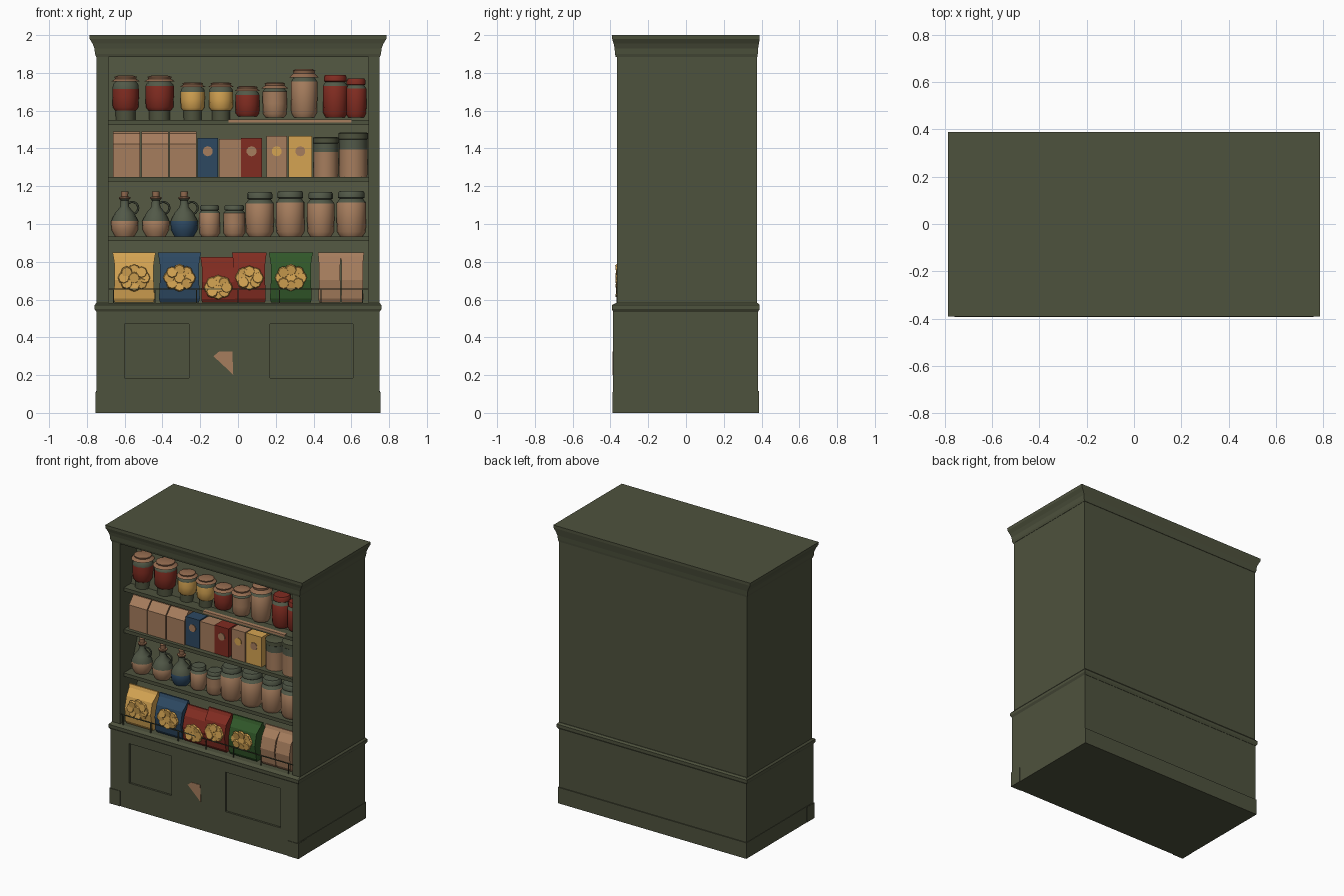
import bpy, bmesh, math, random
from mathutils import Matrix, Vector

random.seed(4)
if "Cube" in bpy.data.objects:
    bpy.data.objects.remove(bpy.data.objects["Cube"])


def material(name, r, g, b):
    m = bpy.data.materials.new(name)
    m.use_nodes = True
    m.diffuse_color = (r, g, b, 1)
    m.node_tree.nodes["Principled BSDF"].inputs["Base Color"].default_value = (r, g, b, 1)
    return m


GREEN = material("cabinet green", .076, .084, .047)
TAN = material("tan paper", .38, .205, .11)
CLOTH = material("brown cloth", .30, .15, .08)
RED = material("jam red", .22, .025, .015)
YELLOW = material("warm yellow", .66, .37, .085)
BLUE = material("deep blue", .026, .065, .12)
LEAF = material("leaf green", .03, .095, .022)
GLASS = material("grey green glass", .085, .10, .065)


def finish(name, bm, mats, smooth=False):
    bmesh.ops.recalc_face_normals(bm, faces=bm.faces[:])
    me = bpy.data.meshes.new(name)
    bm.to_mesh(me)
    bm.free()
    ob = bpy.data.objects.new(name, me)
    bpy.context.collection.objects.link(ob)
    for m in mats:
        me.materials.append(m)
    if smooth:
        bpy.ops.object.select_all(action='DESELECT')
        ob.select_set(True)
        bpy.context.view_layer.objects.active = ob
        bpy.ops.object.shade_smooth_by_angle(angle=math.radians(40))
    return ob


def skin(bm, rings, slots=None):
    """Join rings of points with side faces and close both ends."""
    loops = [[bm.verts.new(p) for p in ring] for ring in rings]
    n = len(loops[0])
    for k, (a, b) in enumerate(zip(loops, loops[1:])):
        for i in range(n):
            f = bm.faces.new((a[i], a[(i + 1) % n], b[(i + 1) % n], b[i]))
            f.material_index = slots[k] if slots else 0
    bm.faces.new(loops[0][::-1]).material_index = slots[0] if slots else 0
    bm.faces.new(loops[-1]).material_index = slots[-1] if slots else 0


def loft(name, rings, mat):
    """Stack of rectangles given as z, x0, x1, y0, y1."""
    bm = bmesh.new()
    skin(bm, [[(a, c, z), (b, c, z), (b, d, z), (a, d, z)] for z, a, b, c, d in rings])
    return finish(name, bm, [mat])


def box(name, x0, x1, y0, y1, z0, z1, mat=GREEN):
    return loft(name, [(z0, x0, x1, y0, y1), (z1, x0, x1, y0, y1)], mat)


def lathe(name, x, y, z, profile, mats, sides=14):
    """Turned shape; profile holds radius, height and material slot of the band above."""
    bm = bmesh.new()
    rings = [[(x + r * math.cos(math.tau * i / sides), y + r * math.sin(math.tau * i / sides), z + h)
              for i in range(sides)] for r, h, s in profile]
    skin(bm, rings, [s for r, h, s in profile][:-1])
    return finish(name, bm, mats, True)


# Lower cupboard with framed door panels
box("cupboard_body", -.75, .75, -.372, .38, 0, .55)
box("plinth_side_trim", -.753, .753, -.372, .387, 0, .115)
FRONT = -.386
box("bottom_rail", -.75, .75, FRONT, -.37, 0, .185)
box("top_rail", -.75, .75, FRONT, -.37, .47, .55)
for name, a, b in (("left", .61, .75), ("middle", -.26, .17), ("right", -.75, -.6)):
    box(name + "_stile", a, b, FRONT, -.37, .185, .47)
for side, s in (("left", 1), ("right", -1)):
    a, b = sorted((s * .67, s * .755))
    box(side + "_foot_block", a, b, -.39, -.3, 0, .11)
bm = bmesh.new()
patch = [(-.13, .3), (-.1, .325), (-.03, .325), (-.025, .2), (-.06, .235)]
skin(bm, [[(x, y, z) for x, z in patch] for y in (-.389, -.384)])
finish("worn_patch", bm, [TAN])

# Moulded ledge and crown
loft("ledge", [(.535, -.75, .75, -.385, .382), (.55, -.76, .76, -.393, .39),
               (.57, -.76, .76, -.393, .39), (.582, -.75, .75, -.37, .38)], GREEN)
loft("crown", [(1.885, -.752, .752, -.372, .378), (1.9, -.757, .757, -.376, .38),
               (1.93, -.76, .76, -.378, .382), (1.955, -.77, .77, -.383, .386),
               (1.98, -.785, .785, -.391, .39), (2, -.787, .787, -.391, .39)], GREEN)

# Upper case
box("back_board", -.75, .75, -.13, .375, .57, 1.9)
box("left_side", .69, .75, -.366, .37, .57, 1.9)
box("right_side", -.75, -.685, -.366, .37, .57, 1.9)

# Shelves and the sloped backing of each bay
floors = [.585, .935, 1.25, 1.55]
tops = [.91, 1.225, 1.525, 1.89]
for i, (z0, z1) in enumerate(zip(floors, tops)):
    loft(f"bay_backing_{i + 1}", [(z0 - .01, -.69, .69, -.245, -.1), (z1, -.69, .69, -.14, -.1)], GREEN)
    if i:
        box(f"shelf_{i}", -.69, .695, -.325, -.12, z0 - .025, z0)
box("shelf_worn_edge", -.05, .6, -.328, -.3, 1.538, 1.553, TAN)


def jar(name, x, z, r, h, fill, level, lid):
    """Preserve jar: filled part, clear shoulder, then lid or cloth cap."""
    cloth = lid is CLOTH
    p = [(r * .78, 0, 0), (r * .97, h * .1, 0), (r, h * .4, 0), (r, h * level, 1),
         (r * .95, h * .76, 1), (r * .78, h * .83, 2)]
    if cloth:
        p += [(r * 1.1, h * .83, 2), (r * .8, h * .91, 2), (r * .85, h * .97, 2), (r * .6, h, 2)]
    else:
        p += [(r * .9, h * .85, 2), (r * .9, h * .95, 2), (r * .8, h, 2)]
    lathe(name, x, -.235, z, p, [fill, GLASS, lid])


# Top row: preserve jars
for i, (x, z, r, h, fill, level) in enumerate([
        (-.595, 1.6, .07, .185, RED, .62), (-.415, 1.6, .075, .185, RED, .7),
        (-.24, 1.6, .064, .15, YELLOW, .66), (-.09, 1.6, .064, .15, YELLOW, .66),
        (.05, 1.57, .064, .16, RED, .7), (.195, 1.565, .064, .185, TAN, .74),
        (.35, 1.565, .07, .255, TAN, .74), (.515, 1.565, .066, .225, RED, .74),
        (.625, 1.565, .055, .205, RED, .74)]):
    if z > 1.58:
        lathe(f"jar_stand_{i + 1}", x, -.235, 1.55, [(r * .75, 0, 0), (r * .75, .05, 0)], [GREEN])
    jar(f"preserve_jar_{i + 1}", x, z, r, h, fill, level, RED if x > .5 else CLOTH)


def paper_bag(name, x, z, w, h, mat):
    a, b = x - w / 2, x + w / 2
    loft(name, [(z, a, b, -.3, -.17), (z + h * .72, a, b, -.3, -.17),
                (z + h * .95, a, b, -.25, -.2), (z + h, a, b, -.25, -.2)], mat)


# Second row: folded bags, cartons and canisters
for i, x in enumerate((-.59, -.44, -.29)):
    paper_bag(f"flour_bag_{i + 1}", x, 1.25, .143, .24, TAN)
cartons = [(-.16, .11, .205, BLUE, TAN), (-.042, .118, .2, TAN, None), (.072, .11, .205, RED, TAN),
           (.205, .11, .215, TAN, YELLOW), (.33, .125, .215, YELLOW, TAN)]
for i, (x, w, h, mat, label) in enumerate(cartons):
    box(f"carton_{i + 1}", x - w / 2, x + w / 2, -.29, -.17, 1.25, 1.25 + h, mat)
    if label:
        bm = bmesh.new()
        bmesh.ops.create_cone(bm, cap_ends=True, segments=10, radius1=.027, radius2=.027, depth=.006,
                              matrix=Matrix.Translation((x, -.291, 1.385)) @ Matrix.Rotation(math.pi / 2, 4, 'X'))
        finish(f"carton_label_{i + 1}", bm, [label])
for i, (x, r, h) in enumerate([(.465, .066, .21), (.61, .075, .235)]):
    lathe(f"canister_{i + 1}", x, -.235, 1.25,
          [(r, 0, 0), (r, h * .62, 1), (r, h * .84, 1), (r * 1.04, h * .85, 2), (r * 1.04, h * .98, 2), (r * .9, h, 2)],
          [TAN, GLASS, GREEN])

# Third row: flasks with handles, then storage jars
for i, (x, fill) in enumerate([(-.6, TAN), (-.435, TAN), (-.285, BLUE)]):
    lathe(f"flask_{i + 1}", x, -.235, .935,
          [(.052, 0, 0), (.07, .035, 0), (.072, .08, 1), (.05, .125, 1), (.024, .155, 1), (.021, .19, 1),
           (.03, .2, 2), (.03, .208, 2), (.018, .21, 2), (.02, .238, 2)], [fill, GLASS, CLOTH])
    bpy.ops.mesh.primitive_torus_add(major_segments=14, minor_segments=6, major_radius=.032, minor_radius=.006,
                                     location=(x + .04, -.235, 1.085), rotation=(math.pi / 2, 0, 0))
    handle = bpy.context.object
    handle.name = f"flask_handle_{i + 1}"
    handle.data.materials.append(GLASS)
    bpy.ops.object.shade_smooth_by_angle()
for i, (x, r, h) in enumerate([(-.15, .056, .165), (-.02, .058, .165), (.115, .075, .235),
                               (.277, .076, .24), (.438, .072, .235), (.6, .078, .24)]):
    jar(f"storage_jar_{i + 1}", x, .935, r, h, TAN, .74, GLASS)


def snack_bag(name, x, w, h, mat, z=.585):
    """Pillow bag with crimped top and bulging middle."""
    rows = [(0, .9, .05), (.08, .94, .062), (.45, .9, .075), (.75, .9, .055), (.92, .96, .015), (1, 1, .006)]
    loft(name, [(z + t * h, x - w * k / 2, x + w * k / 2, -.285 - d, -.285 + d) for t, k, d in rows], mat)


def chips(name, x, z, spread, mat):
    """Cluster of thin round crisps laid on the front of a bag."""
    bm = bmesh.new()
    for i in range(9):
        ang = i * math.tau / 8
        rad = spread if i < 8 else 0
        pos = Vector((x + rad * math.cos(ang), -.357 - random.random() * .008, z + rad * .75 * math.sin(ang)))
        tilt = Matrix.Rotation(math.pi / 2 + random.uniform(-.2, .2), 4, 'X')
        bmesh.ops.create_cone(bm, cap_ends=True, segments=8, radius1=.032, radius2=.027, depth=.012,
                              matrix=Matrix.Translation(pos) @ tilt)
    finish(name, bm, [mat])


# Bottom row: snack bags behind a thin rail
for i, (x, w, h, mat) in enumerate([(-.55, .23, .265, YELLOW), (-.31, .23, .265, BLUE), (-.105, .19, .24, RED),
                                    (.06, .185, .265, RED), (.28, .235, .265, LEAF)]):
    snack_bag(f"snack_bag_{i + 1}", x, w, h, mat)
    low = i == 2
    chips(f"crisps_{i + 1}", x, .665 if low else .715, .045 if i in (2, 3) else .055, YELLOW)
for i, x in enumerate((.485, .605)):
    snack_bag(f"plain_bag_{i + 1}", x, .125, .265, TAN)
box("retaining_rail", -.69, .695, -.369, -.365, .652, .658)
for i in range(7):
    x = -.66 + i * .22
    box(f"rail_post_{i + 1}", x - .003, x + .003, -.369, -.365, .58, .655)
